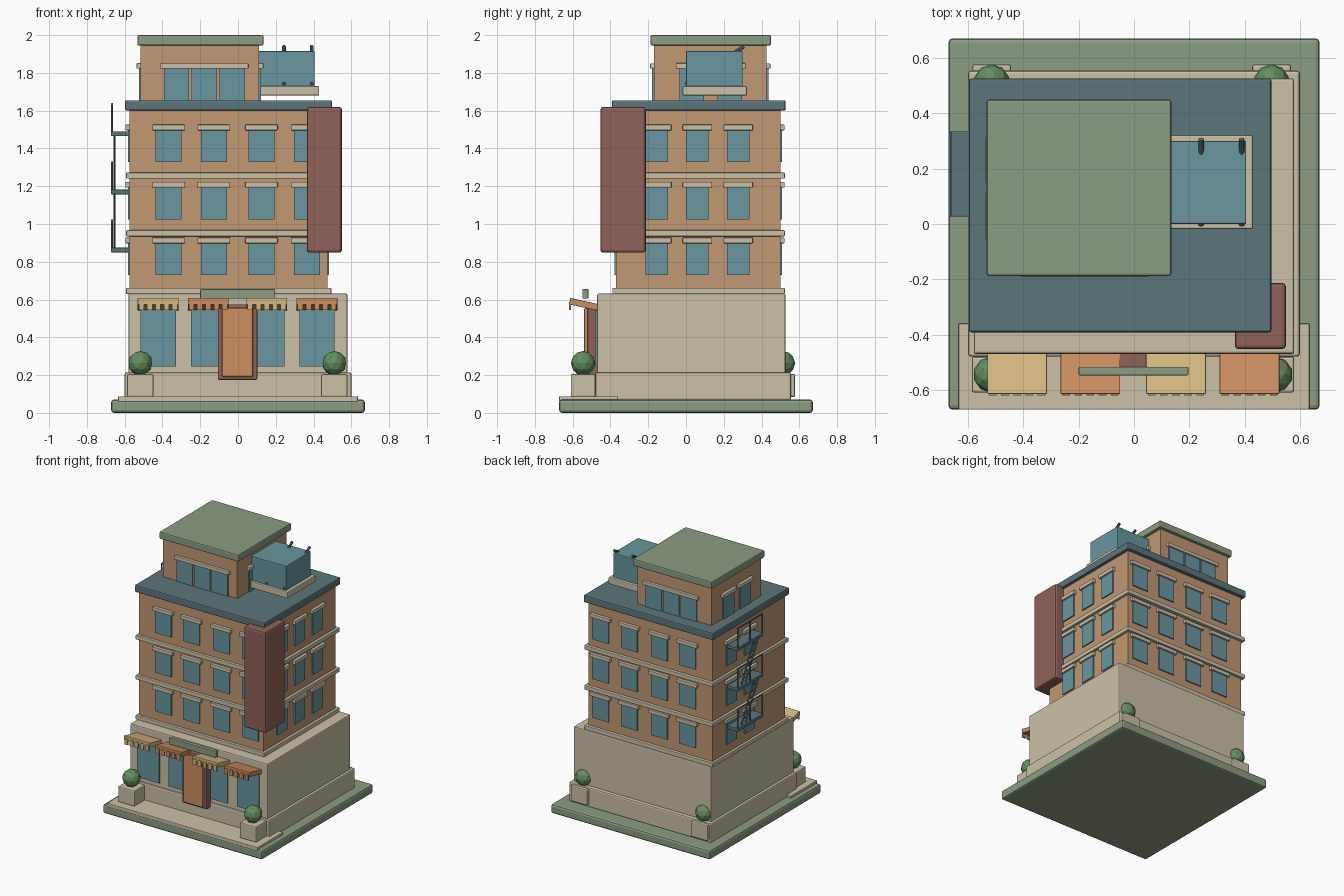
import bpy, bmesh
from mathutils import Vector

if "Cube" in bpy.data.objects:
    bpy.data.objects.remove(bpy.data.objects["Cube"], do_unlink=True)


def linear(c):
    c /= 255
    return c / 12.92 if c <= 0.04045 else ((c + 0.055) / 1.055) ** 2.4


def material(name, *rgb):
    m = bpy.data.materials.new(name)
    m.use_nodes = True
    col = [linear(c) for c in rgb] + [1]
    m.diffuse_color = col
    m.node_tree.nodes["Principled BSDF"].inputs["Base Color"].default_value = col
    return m


GREEN = material("sage green", 139, 157, 130)
CREAM = material("cream stone", 204, 193, 168)
BRICK = material("tan brick", 194, 152, 115)
SLATE = material("slate teal", 92, 118, 124)
GLASS = material("blue glass", 105, 150, 160)
RED = material("brick red", 143, 98, 89)
ORANGE = material("orange", 205, 143, 98)
YELLOW = material("straw yellow", 214, 185, 130)
LEAF = material("leaf green", 98, 142, 96)


def finish(name, bm, mat, bevel=0):
    me = bpy.data.meshes.new(name)
    bm.to_mesh(me)
    bm.free()
    me.materials.append(mat)
    ob = bpy.data.objects.new(name, me)
    bpy.context.collection.objects.link(ob)
    if bevel:
        mod = ob.modifiers.new("Bevel", "BEVEL")
        mod.width, mod.segments = bevel, 2
    return ob


def box(name, mat, x, y, z, bevel=0.0):
    """Box from (min, max) pairs."""
    bm = bmesh.new()
    bmesh.ops.create_cube(bm, size=1)
    for v in bm.verts:
        v.co = [sum(r) / 2 + c * (r[1] - r[0]) for r, c in zip((x, y, z), v.co)]
    return finish(name, bm, mat, bevel)


def bar(name, mat, a, b, r=0.006, sides=6):
    """Straight rod between two points."""
    a, b = Vector(a), Vector(b)
    bm = bmesh.new()
    bmesh.ops.create_cone(bm, cap_ends=True, segments=sides, radius1=r, radius2=r,
                          depth=(b - a).length)
    rot = (b - a).to_track_quat("Z", "Y")
    for v in bm.verts:
        v.co = (a + b) / 2 + rot @ v.co
    return finish(name, bm, mat)


def on_wall(name, mat, side, wall, c, w, z, depth, bevel=0.0):
    """Plate on a wall; side is an axis with a sign, c the centre along it."""
    sign = 1 if side[0] == "+" else -1
    out = sorted((wall - sign * 0.01, wall + sign * depth))
    along = (c - w / 2, c + w / 2)
    x, y = (out, along) if side[1] == "x" else (along, out)
    return box(name, mat, x, y, z, bevel)


def window(name, side, wall, c, w, z0, z1, lintel=True):
    on_wall(name + "_window", GLASS, side, wall, c, w, (z0, z1), 0.009)
    if lintel:
        on_wall(name + "_lintel", CREAM, side, wall, c, w + 0.036,
                (z1, z1 + 0.03), 0.022, 0.004)


# Ground, pavement and shop floor
box("ground_slab", GREEN, (-.672, .672), (-.672, .672), (0, .07), .015)
box("pavement", CREAM, (-.635, .635), (-.672, -.36), (.06, .088), .004)
box("plinth", CREAM, (-.6, .6), (-.48, .555), (.065, .215), .01)
box("shop_floor", CREAM, (-.58, .58), (-.47, .527), (.2, .632), .008)

# Upper storeys, bands and main roof
box("upper_walls", BRICK, (-.574, .474), (-.37, .5), (.6, 1.62))
for z in (.63, .935, 1.24):
    box("floor_band", CREAM, (-.592, .494), (-.39, .523), (z, z + .032), .004)
box("main_roof", SLATE, (-.597, .497), (-.392, .527), (1.6, 1.655), .008)

for z in (.73, 1.025, 1.328):
    top = z + .168
    for c in (-.367, -.128, .124, .366):
        window("front", "-y", -.37, c, .137, z, top)
        window("back", "+y", .5, c, .137, z, top)
    for c in (-.155, .06, .276):
        window("left", "+x", .474, c, .12, z, top)
    for c in (.06, .276):
        window("right", "-x", -.574, c, .12, z, top)

# Penthouse
box("penthouse_walls", BRICK, (-.515, .112), (-.17, .427), (1.64, 1.96))
box("penthouse_roof", GREEN, (-.533, .135), (-.188, .45), (1.945, 2), .008)
for side, wall in (("-y", -.17), ("+y", .427)):
    for c in (-.326, -.178, -.03):
        window("penthouse", side, wall, c, .134, 1.65, 1.822, False)
    on_wall("penthouse_lintel", CREAM, side, wall, -.178, .465, (1.822, 1.85), .02, .004)
for side, wall in (("-x", -.515), ("+x", .112)):
    for c in (.03, .232):
        window("penthouse", side, wall, c, .13, 1.65, 1.822)

# Roof tank with two rods through it
box("tank_base", CREAM, (.1, .43), (-.018, .322), (1.68, 1.73), .006)
box("roof_tank", GLASS, (.1, .406), (0, .3), (1.725, 1.915), .005)
for x in (.243, .39):
    bar("tank_rod", SLATE, (x, -.003, 1.738), (x, .307, 1.94), .01, 8)

# Corner sign
box("corner_sign", RED, (.365, .55), (-.453, -.213), (.848, 1.62), .014)

# Shop windows and awnings
for c, w, mat in ((-.423, -.422, YELLOW), (-.158, -.157, ORANGE),
                  (.152, .153, YELLOW), (.418, .418, ORANGE)):
    on_wall("shop_window", GLASS, "-y", -.47, w, .186, (.245, .545), .009)
    awning = box("awning", mat, (c - .108, c + .108), (-.615, -.46), (.54, .575), .003)
    for v in awning.data.vertices:      # tilt the canopy upward at its outer edge
        v.co.z += (-.46 - v.co.y) * .22
    for i in range(-2, 3):
        x = c + i * .044
        box("awning_tab", mat, (x - .014, x + .014), (-.62, -.61), (.545, .59))

# Entrance and name board
box("door_frame", RED, (-.107, .102), (-.522, -.46), (.175, .575), .008)
box("door_panel", ORANGE, (-.085, .08), (-.54, -.5), (.19, .555), .008)
box("name_board", GREEN, (-.2, .197), (-.548, -.517), (.605, .655), .004)

# Planters with bushes
for x, y in ((-.517, -.545), (.51, -.545), (-.515, .513), (.498, .513)):
    box("planter", CREAM, (x - .07, x + .07), (y - .065, y + .065), (.085, .205), .008)
    bm = bmesh.new()
    bmesh.ops.create_icosphere(bm, subdivisions=2, radius=.065)
    bmesh.ops.translate(bm, verts=bm.verts, vec=(x, y, .263))
    finish("bush", bm, LEAF)

# Fire escape: platforms, railings and ladders
LEVELS = (.85, 1.157, 1.465)
for z in LEVELS:
    box("escape_platform", SLATE, (-.672, -.56), (.027, .335), (z, z + .025), .003)
    rail = z + .17
    for y in (.034, .181, .328):
        bar("escape_post", SLATE, (-.666, y, z + .02), (-.666, y, rail))
    bar("escape_rail", SLATE, (-.666, .028, rail), (-.666, .334, rail))
for low, high in zip(LEVELS, LEVELS[1:]):
    a, b = Vector((-.655, .22, low + .02)), Vector((-.655, .06, high + .01))
    step = Vector((0, .05, 0))
    for shift in (0, 1):
        bar("ladder_side", SLATE, a + step * shift, b + step * shift)
    for i in range(1, 7):
        p = a.lerp(b, i / 7)
        bar("ladder_rung", SLATE, p, p + step, .004)
